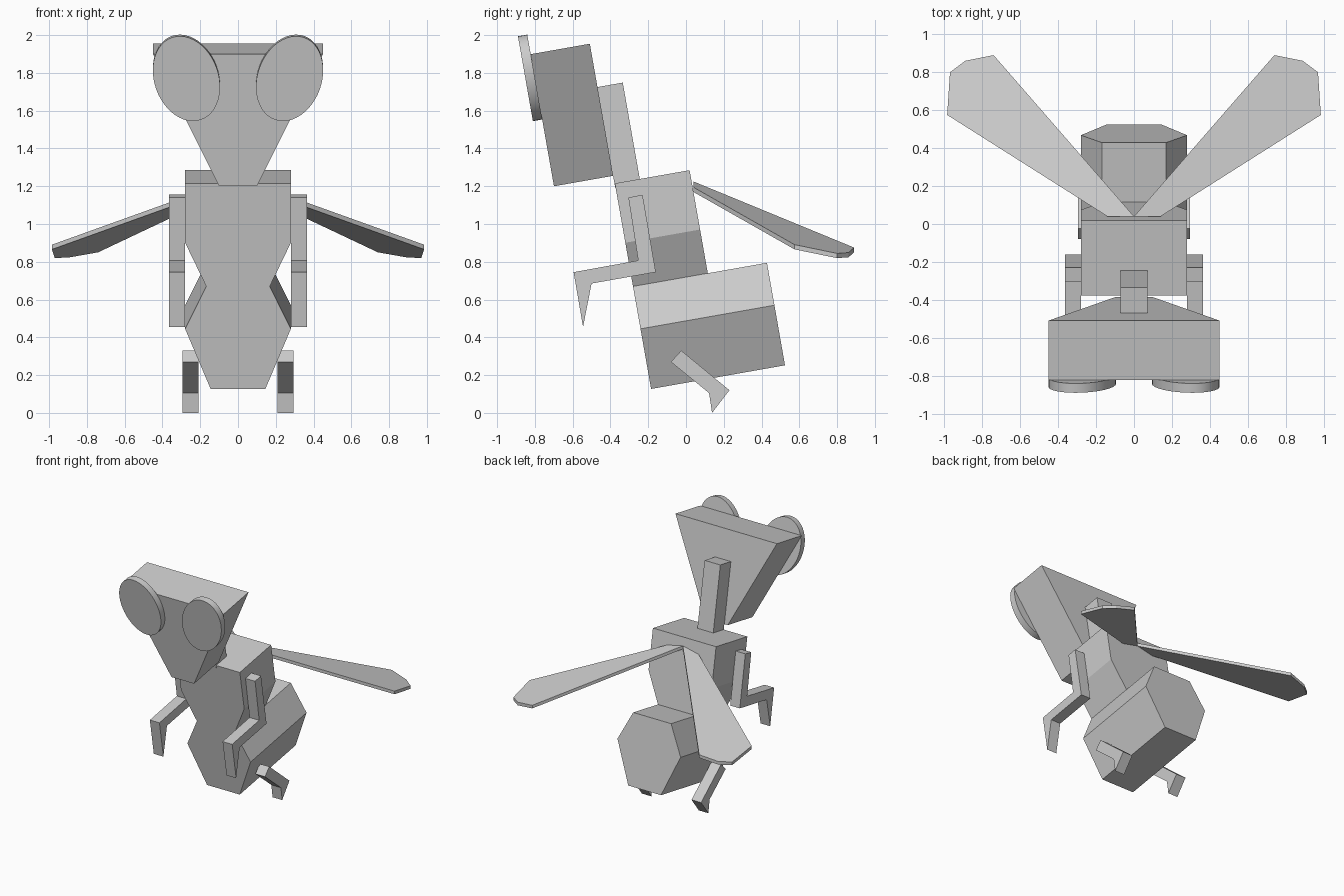
import bpy, bmesh, math
from mathutils import Matrix, Vector

cube = bpy.data.objects.get("Cube")
if cube:
    bpy.data.objects.remove(cube, do_unlink=True)

GREY = (0.6, 0.6, 0.6, 1.0)
mat = bpy.data.materials.new("plain grey")
mat.use_nodes = True
mat.diffuse_color = GREY
mat.node_tree.nodes["Principled BSDF"].inputs["Base Color"].default_value = GREY

# The whole body leans forward
LEAN = Matrix.Rotation(math.radians(10), 4, "X")


def prism(name, base, offset, matrix=None, mirror=False):
    """Extrude a flat outline along an offset, optionally mirrored in x."""
    bm = bmesh.new()
    face = bm.faces.new([bm.verts.new(p) for p in base])
    grown = bmesh.ops.extrude_face_region(bm, geom=[face], use_keep_orig=True)
    top = [g for g in grown["geom"] if isinstance(g, bmesh.types.BMVert)]
    bmesh.ops.translate(bm, verts=top, vec=Vector(offset))
    bmesh.ops.recalc_face_normals(bm, faces=bm.faces)
    if matrix:
        bm.transform(matrix)
    mesh = bpy.data.meshes.new(name)
    bm.to_mesh(mesh)
    bm.free()
    mesh.materials.append(mat)
    obj = bpy.data.objects.new(name, mesh)
    bpy.context.collection.objects.link(obj)
    if mirror:
        obj.modifiers.new("Mirror", "MIRROR").use_mirror_merge = False
    return obj


def body_part(name, half_outline, front, back):
    """Symmetric front outline given as (half width, height) from the top down."""
    outline = [(x, front, z) for x, z in half_outline]
    outline += [(-x, front, z) for x, z in reversed(half_outline)]
    return prism(name, outline, (0, back - front, 0), LEAN)


# Head, neck, thorax and abdomen
body_part("head", [(0.45, 2.013), (0.10, 1.303)], -0.48, -0.162)
body_part("neck", [(0.07, 1.78), (0.07, 1.24)], -0.162, -0.026)
body_part("thorax", [(0.28, 1.262), (0.28, 0.943), (0.168, 0.708)], -0.16, 0.242)
body_part("abdomen", [(0.168, 0.708), (0.28, 0.48), (0.145, 0.157)], -0.16, 0.56)

# Oval eyes, leaning outward on the front of the head
turn = math.radians(19)
oval = []
for i in range(48):
    t = math.tau * i / 48
    a, b = 0.17 * math.cos(t), 0.234 * math.sin(t)
    oval.append((0.273 + a * math.cos(turn) + b * math.sin(turn), -0.48,
                 1.89 - a * math.sin(turn) + b * math.cos(turn)))
eyes = prism("eyes", oval, (0, -0.05, 0), LEAN, mirror=True)
bpy.context.view_layer.objects.active = eyes
eyes.select_set(True)
bpy.ops.object.shade_smooth_by_angle(angle=math.radians(30))

# Folded front legs and short hind legs, as side profiles (y, z)
front_leg = [(-0.305, 1.14), (-0.23, 1.155), (-0.16, 0.745), (-0.5, 0.685),
             (-0.545, 0.455), (-0.595, 0.745), (-0.253, 0.807)]
hind_leg = [(-0.08, 0.27), (-0.025, 0.33), (0.23, 0.12), (0.138, 0), (0.122, 0.105)]
for name, profile, inner in (("front_legs", front_leg, 0.28), ("hind_legs", hind_leg, 0.21)):
    prism(name, [(inner, y, z) for y, z in profile], (0.085, 0, 0), mirror=True)

# Wings sloping down and back from the thorax
wing = [(0, 0.04), (0.14, 0.04), (0.985, 0.575), (0.97, 0.80), (0.89, 0.86), (0.74, 0.89)]
prism("wings", [(x, y, 1.2 - 0.22 * (x + y - 0.04)) for x, y in wing],
      (0, 0, 0.025), mirror=True)
